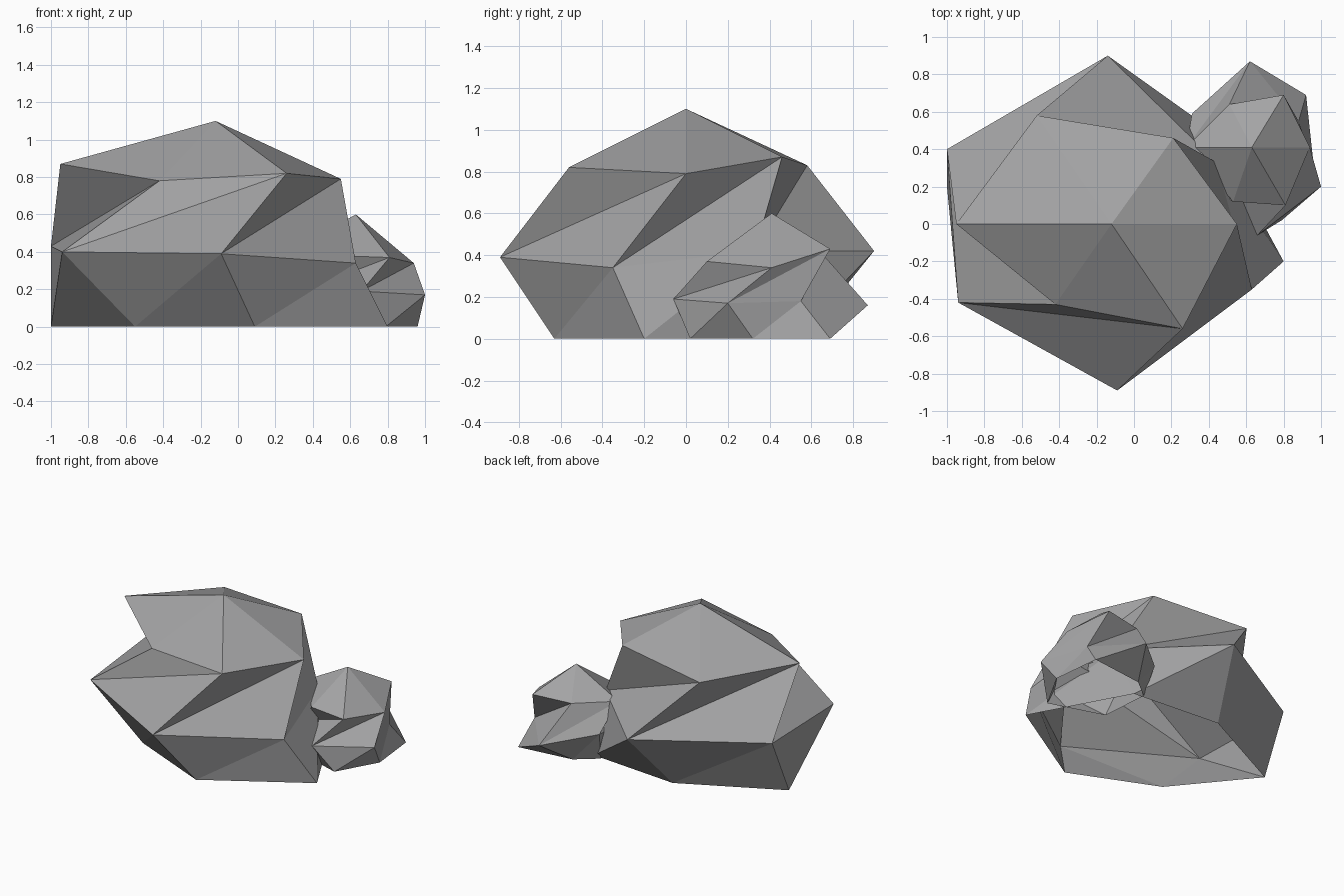
import bpy
import bmesh

default_cube = bpy.data.objects.get("Cube")
if default_cube:
    bpy.data.objects.remove(default_cube, do_unlink=True)

# One plain stone colour for both boulders
stone = bpy.data.materials.new("stone_grey")
stone.use_nodes = True
grey = (0.37, 0.37, 0.375, 1)
stone.diffuse_color = grey
shader = stone.node_tree.nodes["Principled BSDF"]
shader.inputs["Base Color"].default_value = grey
shader.inputs["Roughness"].default_value = 0.9


def boulder(name, peak, shoulder, belly, foot):
    """Peak over three six-sided rings, each twisted against the one above.

    Rings run anticlockwise from the +x side; the underside stays open.
    """
    bm = bmesh.new()
    top = bm.verts.new(peak)
    upper, middle, lower = (
        [bm.verts.new(point) for point in ring]
        for ring in (shoulder, belly, foot)
    )
    count = len(upper)
    for i in range(count):
        j = (i + 1) % count
        # Cap facet
        bm.faces.new((top, upper[i], upper[j]))
        # Two facets leaning from shoulder to belly
        bm.faces.new((upper[i], middle[i], upper[j]))
        bm.faces.new((upper[j], middle[i], middle[j]))
        # Two facets leaning from belly to foot
        bm.faces.new((middle[i], lower[i], middle[j]))
        bm.faces.new((middle[j], lower[i], lower[j]))

    mesh = bpy.data.meshes.new(name)
    bm.to_mesh(mesh)
    bm.free()
    mesh.materials.append(stone)
    rock = bpy.data.objects.new(name, mesh)
    bpy.context.scene.collection.objects.link(rock)
    return rock


# Main boulder
boulder(
    "large_boulder",
    peak=(-.12, 0, 1.1),
    shoulder=[(.55, 0, .79), (.21, .46, .87), (-.52, .58, .83),
              (-.95, 0, .87), (-.42, -.43, .78), (.26, -.56, .82)],
    belly=[(.63, -.35, .34), (.44, .33, .42), (-.14, .9, .42),
           (-1, .4, .43), (-.94, -.42, .4), (-.09, -.89, .39)],
    foot=[(.8, -.2, 0), (.42, .5, 0), (-.28, .56, 0),
          (-1, .2, 0), (-.55, -.35, 0), (.09, -.63, 0)],
)

# Smaller boulder leaning against its back left side
boulder(
    "small_boulder",
    peak=(.63, .41, .6),
    shoulder=[(.94, .41, .34), (.8, .69, .43), (.51, .64, .42),
              (.28, .41, .41), (.53, .12, .38), (.81, .1, .37)],
    belly=[(1, .2, .17), (.88, .55, .18), (.62, .87, .16),
           (.31, .59, .22), (.34, .24, .19), (.66, -.06, .19)],
    foot=[(.96, .32, 0), (.92, .69, 0), (.5, .64, 0),
          (.35, .52, 0), (.38, .15, 0), (.79, .02, 0)],
)
